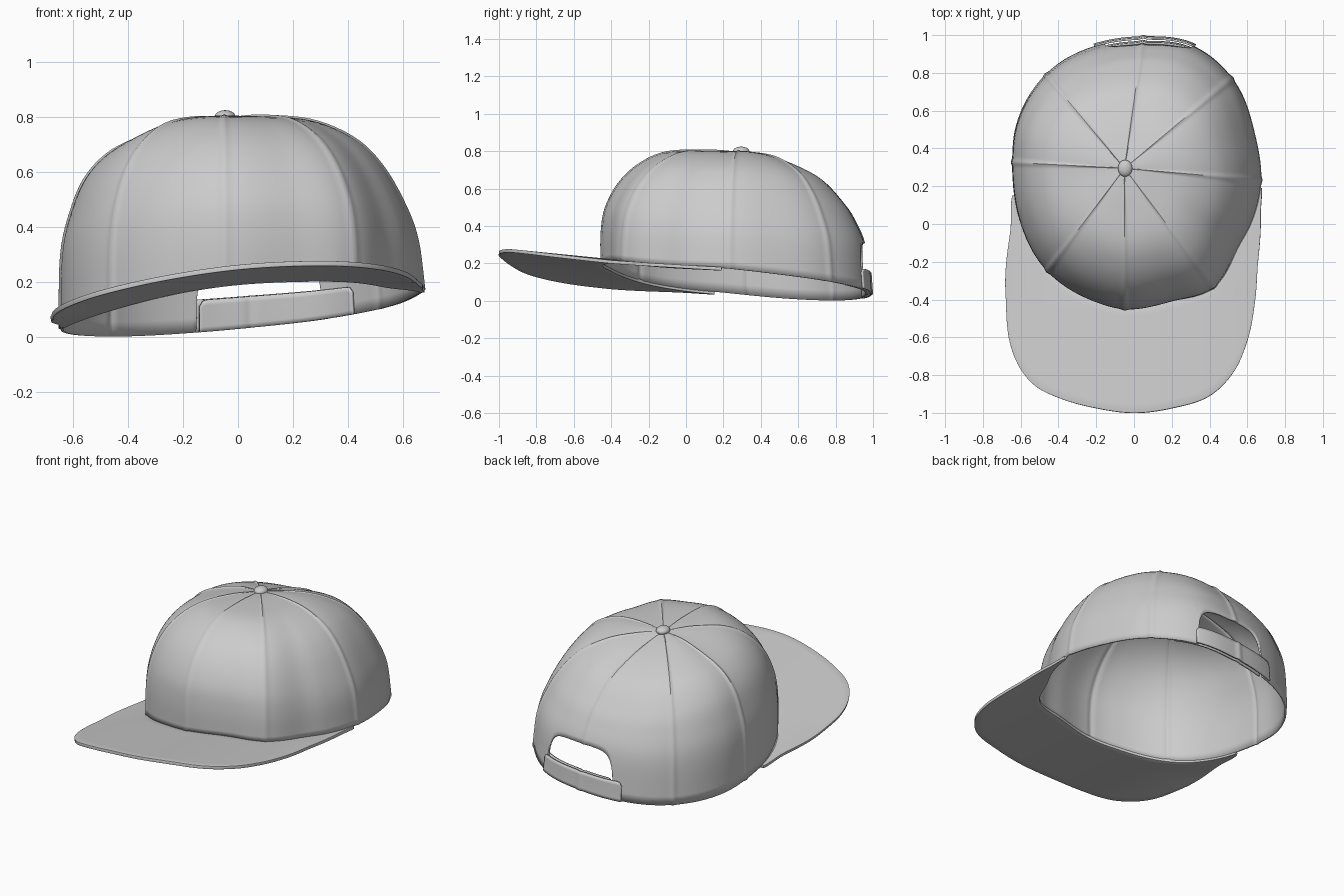
import bpy, bmesh, math
from mathutils import Vector

if "Cube" in bpy.data.objects:
    bpy.data.objects.remove(bpy.data.objects["Cube"])

CX, CY, TOP = -0.05, 0.295, 0.795          # crown apex
HOLE, HALF, HOLE_T = 80, 19, 0.16          # rear opening: angle, half width, height
SEAMS = [-90, -53, -5, 40, 82, 130, 177, -127]

# rim outline and brim edge, seen from above
RIM = [(-.05, -.45), (-.22, -.405), (-.46, -.25), (-.6, 0), (-.64, .2), (-.645, .35), (-.63, .5),
       (-.55, .69), (-.4, .85), (-.16, .955), (.05, .98), (.31, .945), (.53, .76), (.64, .48),
       (.672, .2), (.62, 0), (.55, -.13), (.42, -.34), (.2, -.41)]
EDGE = [(-.645, .15), (-.657, -.05), (-.68, -.38), (-.655, -.64), (-.6, -.77), (-.52, -.86),
        (-.4, -.92), (-.2, -.975), (0, -1), (.2, -.975), (.4, -.91), (.53, -.78), (.6, -.62),
        (.642, -.4), (.657, -.2), (.671, .05), (.676, .19)]
# crown profiles (radius, height fraction) from rim to apex
FRONT = [(1, 0), (1, .27), (.97, .5), (.87, .73), (.72, .9), (.53, 1), (.26, 1.015), (0, 1)]
RIGHT = [(1, 0), (.966, .29), (.9, .5), (.79, .72), (.65, .88), (.44, .985), (.2, 1.01), (0, 1)]
BACK = [(1, 0), (.965, .33), (.88, .52), (.79, .64), (.62, .8), (.39, .9), (.18, .96), (0, 1)]
LEFT = [(1, 0), (.99, .35), (.93, .56), (.84, .72), (.69, .84), (.47, .92), (.22, .98), (0, 1)]


def interp(pts, x):
    """Smooth curve through sorted (x, y) points."""
    n = len(pts)
    i = 0
    while i < n - 2 and x > pts[i + 1][0]:
        i += 1

    def slope(k):
        a, b = pts[max(k - 1, 0)], pts[min(k + 1, n - 1)]
        return (b[1] - a[1]) / (b[0] - a[0])
    (x0, y0), (x1, y1) = pts[i], pts[i + 1]
    w = x1 - x0
    s = min(max((x - x0) / w, 0), 1)
    return ((2*s**3 - 3*s*s + 1) * y0 + (s**3 - 2*s*s + s) * w * slope(i)
            + (3*s*s - 2*s**3) * y1 + (s**3 - s*s) * w * slope(i + 1))


def polar(points):
    return sorted((math.degrees(math.atan2(y - CY, x - CX)),
                   math.hypot(x - CX, y - CY)) for x, y in points)


rim_polar = polar(RIM)
rim_polar = [(a + o, r) for o in (-360, 0, 360) for a, r in rim_polar]
edge_polar = polar(EDGE)


def base_z(x, y):
    """Tilted rim plane with the arch of the brim at the front."""
    s = min(max((0.2 - y) / 0.6, 0), 1)
    return 0.128 + 0.1 * x - 0.1 * y + 0.03 * (1 - (x / 0.5) ** 2) * s


def direction(deg):
    return math.cos(math.radians(deg)), math.sin(math.radians(deg))


def crown_point(deg, t, offset=0.0):
    c, s = direction(deg)
    R = interp(rim_polar, deg)
    weights = ((RIGHT if c > 0 else LEFT, c * c), (BACK if s > 0 else FRONT, s * s))
    r = h = 0
    for prof, w in weights:
        r += w * interp([(i / 7, p[0]) for i, p in enumerate(prof)], t)
        h += w * interp([(i / 7, p[1]) for i, p in enumerate(prof)], t)
    z0 = base_z(CX + R * c, CY + R * s)
    p = Vector((CX + r * R * c, CY + r * R * s, z0 + h * (TOP - z0)))
    for a in SEAMS:                          # raised seam ridges
        d = (deg - a + 180) % 360 - 180
        offset += 0.007 * math.exp(-(d / 1.3) ** 2) * min(1, 4 * r)
    return p + (p - Vector((CX, CY, p.z * 0.6))).normalized() * offset


def grid_object(name, columns, closed=False, thickness=0.01, offset=-1):
    bm = bmesh.new()
    vs = [[bm.verts.new(p) for p in col] for col in columns]
    n = len(vs)
    for i in range(n if closed else n - 1):
        a, b = vs[i], vs[(i + 1) % n]
        for j in range(len(a) - 1):
            bm.faces.new((a[j], b[j], b[j + 1], a[j + 1]))
    bmesh.ops.remove_doubles(bm, verts=bm.verts, dist=0.0003)
    me = bpy.data.meshes.new(name)
    bm.to_mesh(me)
    bm.free()
    ob = bpy.data.objects.new(name, me)
    bpy.context.collection.objects.link(ob)
    mod = ob.modifiers.new("thickness", 'SOLIDIFY')
    mod.thickness, mod.offset = thickness, offset
    smooth(ob)
    return ob


def smooth(ob):
    bpy.ops.object.select_all(action='DESELECT')
    ob.select_set(True)
    bpy.context.view_layer.objects.active = ob
    bpy.ops.object.shade_smooth_by_angle(angle=math.radians(40))


# crown: columns start at the rim, or at the arch of the rear opening
angles = sorted(set(range(-180, 180)) | {HOLE + k * HALF * u for k in (-1, 1) for u in (.97, .99, .998)})
columns = []
for a in angles:
    u = min(abs(a - HOLE) / HALF, 1)
    t0 = HOLE_T * (1 - u ** 5) ** 0.3
    columns.append([crown_point(a, t0 + (1 - t0) * j / 36) for j in range(37)])
grid_object("crown", columns, closed=True)

# brim: from the front rim out to the brim edge
columns = []
a0, a1 = edge_polar[0][0], edge_polar[-1][0]
for i in range(121):
    a = a0 + (a1 - a0) * i / 120
    c, s = direction(a)
    r0 = interp(rim_polar, a) - 0.008
    r1 = max(interp(edge_polar, a), r0 + 0.004)
    col = []
    for j in range(13):
        r = r1 + (r0 - r1) * j / 12
        x, y = CX + r * c, CY + r * s
        col.append((x, y, base_z(x, y) + 0.004))
    columns.append(col)
brim = grid_object("brim", columns, thickness=0.018)
bev = brim.modifiers.new("rounded_edge", 'BEVEL')
bev.width, bev.segments, bev.angle_limit = 0.005, 2, math.radians(50)


# two overlapping closure straps under the opening
def strap(name, start, end, offset):
    cols = []
    for i in range(49):
        f = i / 48
        round_end = 1 - 0.2 * abs(2 * f - 1) ** 40
        cols.append([crown_point(start + (end - start) * f, 0.062 * round_end * j / 6, offset)
                     for j in range(7)])
    grid_object(name, cols, thickness=0.01)


strap("outer_strap", 60, 104, 0.014)
strap("inner_strap", 50, 98, -0.011)

# top button
bpy.ops.mesh.primitive_uv_sphere_add(segments=32, ring_count=16, radius=1, location=(-.047, .295, .8))
button = bpy.context.object
button.name = "top_button"
button.scale = (.038, .044, .024)
smooth(button)
